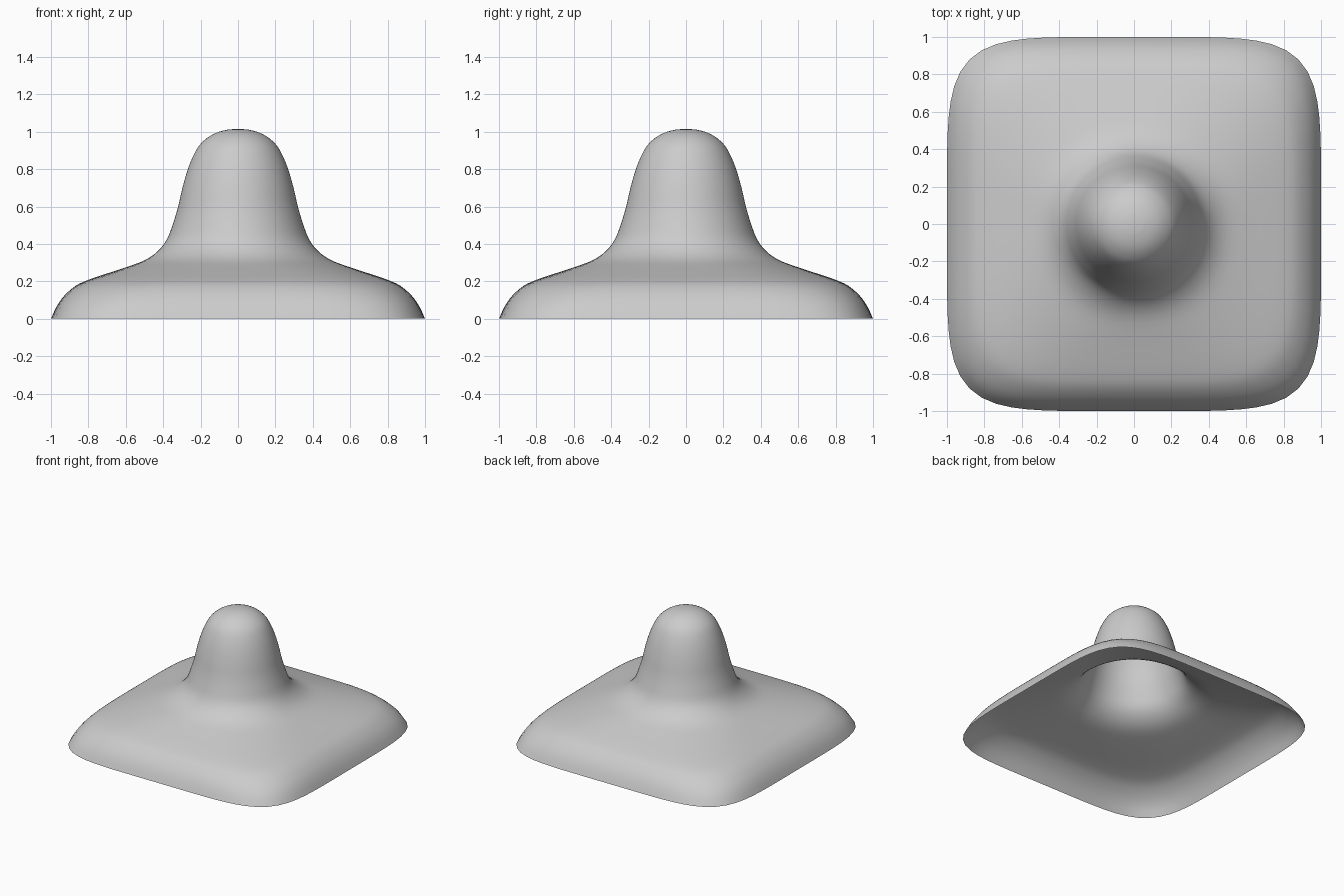
import bpy, bmesh, math
from mathutils import Vector

if "Cube" in bpy.data.objects:
    bpy.data.objects.remove(bpy.data.objects["Cube"])

# Profile of the shell: half width, height, squareness of the cross-section
profile = [(1.0, 0.0, 5.4), (0.97, 0.065, 5.2), (0.93, 0.122, 4.9), (0.87, 0.175, 4.6),
           (0.8, 0.208, 4.2), (0.7, 0.242, 3.6), (0.6, 0.275, 3.0), (0.5, 0.312, 2.4),
           (0.43, 0.36, 2.15), (0.38, 0.425, 2.0), (0.347, 0.51, 2.0), (0.32, 0.6, 2.0),
           (0.297, 0.7, 2.0), (0.268, 0.8, 2.0), (0.235, 0.88, 2.0), (0.2, 0.935, 2.0),
           (0.15, 0.977, 2.0), (0.1, 1.0, 2.0), (0.05, 1.012, 2.0)]
SEGMENTS, STEPS = 96, 3


def smooth_points(points, steps):
    """Catmull-Rom interpolation between the profile points."""
    pts = [Vector(p) for p in points]
    out = []
    for i in range(len(pts) - 1):
        a, b, c, d = pts[max(i - 1, 0)], pts[i], pts[i + 1], pts[min(i + 2, len(pts) - 1)]
        for s in range(steps):
            t = s / steps
            out.append(0.5 * (2 * b + (c - a) * t + (2 * a - 5 * b + 4 * c - d) * t**2
                              + (3 * b - a - 3 * c + d) * t**3))
    return out + [pts[-1]]


# Open shell: rounded-square skirt blending into a round dome
bm = bmesh.new()
rings = []
for r, z, n in smooth_points(profile, STEPS):
    ring = []
    for k in range(SEGMENTS):
        a = 2 * math.pi * k / SEGMENTS
        c, s = math.cos(a), math.sin(a)
        rad = r / (abs(c)**n + abs(s)**n)**(1 / n)
        ring.append(bm.verts.new((rad * c, rad * s, z)))
    rings.append(ring)
for lo, hi in zip(rings, rings[1:]):
    for k in range(SEGMENTS):
        j = (k + 1) % SEGMENTS
        bm.faces.new((lo[k], lo[j], hi[j], hi[k]))
tip = bm.verts.new((0, 0, 1.015))
for k in range(SEGMENTS):
    bm.faces.new((rings[-1][k], rings[-1][(k + 1) % SEGMENTS], tip))

mesh = bpy.data.meshes.new("bell_shell")
bm.to_mesh(mesh)
bm.free()
mesh.shade_smooth()
shell = bpy.data.objects.new("bell_shell", mesh)
bpy.context.collection.objects.link(shell)
